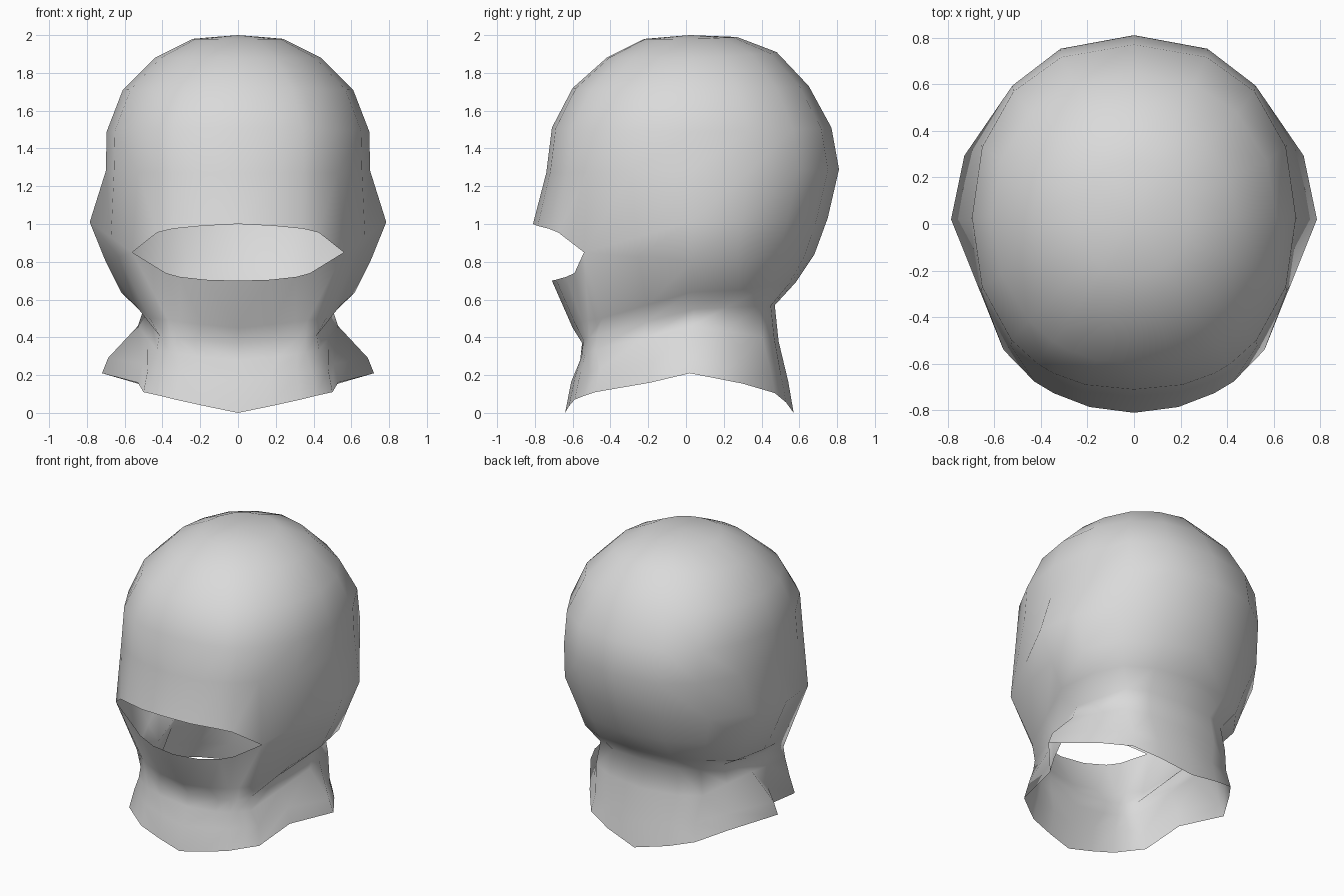
import bpy, bmesh, math

if "Cube" in bpy.data.objects:
    bpy.data.objects.remove(bpy.data.objects["Cube"])

# cloth colour
cloth = bpy.data.materials.new("light_grey_cloth")
cloth.diffuse_color = (0.7, 0.7, 0.7, 1)
cloth.use_nodes = True
cloth.node_tree.nodes["Principled BSDF"].inputs["Base Color"].default_value = cloth.diffuse_color

# half-turn columns in degrees, front to back
COLS = [0, 14, 26, 33, 46, 68, 90, 112, 135, 157, 180]
CORNER, CHEEK, SIDE, NAPE, BACK = 4, 5, 6, 7, 8
LAST = len(COLS) - 1

# collar hem outline, front to back, pulled out to a point at the side
HEM = [(0, -.64, 0), (.17, -.62, .035), (.33, -.59, .07), (.41, -.54, .09),
       (.50, -.48, .11), (.53, -.19, .16), (.72, .02, .21), (.53, .30, .155),
       (.40, .47, .105), (.23, .53, .055), (0, .57, 0)]

# rings: front y, front z, side x, side y, side z, back y, back z,
#        roundness in x, roundness in y, share of the side rise at the corners
RINGS = [
    (-.56, .28, .53, .03, .46, .49, .38, .64, .42, .30),
    (-.55, .37, .50, .04, .55, .47, .57, .55, .38, .23),    # neck crease
    (-.60, .45, .62, .03, .64, .58, .69, .85, .80, .28),
    (-.71, .70, .70, .03, .80, .68, .84, 1, 1, .38),        # eye opening, lower edge
    (-.81, 1.0, .785, .02, 1.01, .75, 1.03, 1, 1, .38),     # eye opening, upper edge
    (-.74, 1.27, .70, .02, 1.28, .81, 1.29, .85, .92, .38),
    (-.71, 1.51, .695, .03, 1.49, .77, 1.51, .85, .92, .38),
    (-.60, 1.72, .61, .03, 1.71, .65, 1.73, .92, .95, .38),
    (-.42, 1.88, .44, .03, 1.88, .48, 1.91, 1, 1, .38),
    (-.22, 1.98, .24, .02, 1.98, .27, 1.99, 1, 1, .38),
]
NECK, LOWER, UPPER = 1, 3, 4
EDGE_Z = {LOWER: [.70, .705, .72, .74, .85],
          UPPER: [1.0, .99, .975, .955, .85]}


def midpoint(i, a, b):
    return tuple((p + q) / 2 for p, q in zip(ring_point(i, a), ring_point(i, b)))


def ring_point(i, j):
    # flat cheeks, and flat neck sides behind
    if j == CHEEK and i <= UPPER:
        return midpoint(i, CORNER, SIDE)
    if j == NAPE and i <= NECK:
        return midpoint(i, SIDE, BACK)
    fy, fz, sx, sy, sz, by, bz, px, py, rise = RINGS[i]
    if i <= NECK and j > SIDE:
        px, py = .75, .60  # rounder at the back of the neck
    a = math.radians(COLS[j])
    s, c = abs(math.sin(a)), abs(math.cos(a))
    ey, ez = (fy, fz) if COLS[j] <= 90 else (by, bz)
    x = 0 if j in (0, LAST) else sx * s ** px
    y = sy + (ey - sy) * c ** py
    t = rise * s / .72 if s < .725 else rise + (1 - rise) * (s - .72) / .28
    z = ez + (sz - ez) * t
    if i in EDGE_Z and j <= CORNER:
        z = EDGE_Z[i][j]
        if j == CORNER:
            x, y = .56, -.54
    return x, y, z


# hood: right half built ring by ring, collar first
points = [HEM, [(x * .955, y * .95, z * .6 + .165) for x, y, z in HEM]]
points += [[ring_point(i, j) for j in range(len(COLS))] for i in range(len(RINGS))]
bm = bmesh.new()
grid = [[bm.verts.new(p) for p in ring] for ring in points]
crown = bm.verts.new((0, .02, 2))
for i in range(len(grid) - 1):
    for j in range(LAST):
        if i == LOWER + 2 and j < CORNER:
            continue  # eye opening
        bm.faces.new((grid[i][j], grid[i][j + 1], grid[i + 1][j + 1], grid[i + 1][j]))
for j in range(LAST):
    bm.faces.new((grid[-1][j], grid[-1][j + 1], crown))
bmesh.ops.remove_doubles(bm, verts=bm.verts, dist=1e-4)

mesh = bpy.data.meshes.new("hood")
bm.to_mesh(mesh)
bm.free()
mesh.materials.append(cloth)
for f in mesh.polygons:
    f.use_smooth = True
hood = bpy.data.objects.new("hood", mesh)
bpy.context.collection.objects.link(hood)

# left half
mirror = hood.modifiers.new("mirror", 'MIRROR')
mirror.use_clip = True
mirror.merge_threshold = 0.001
